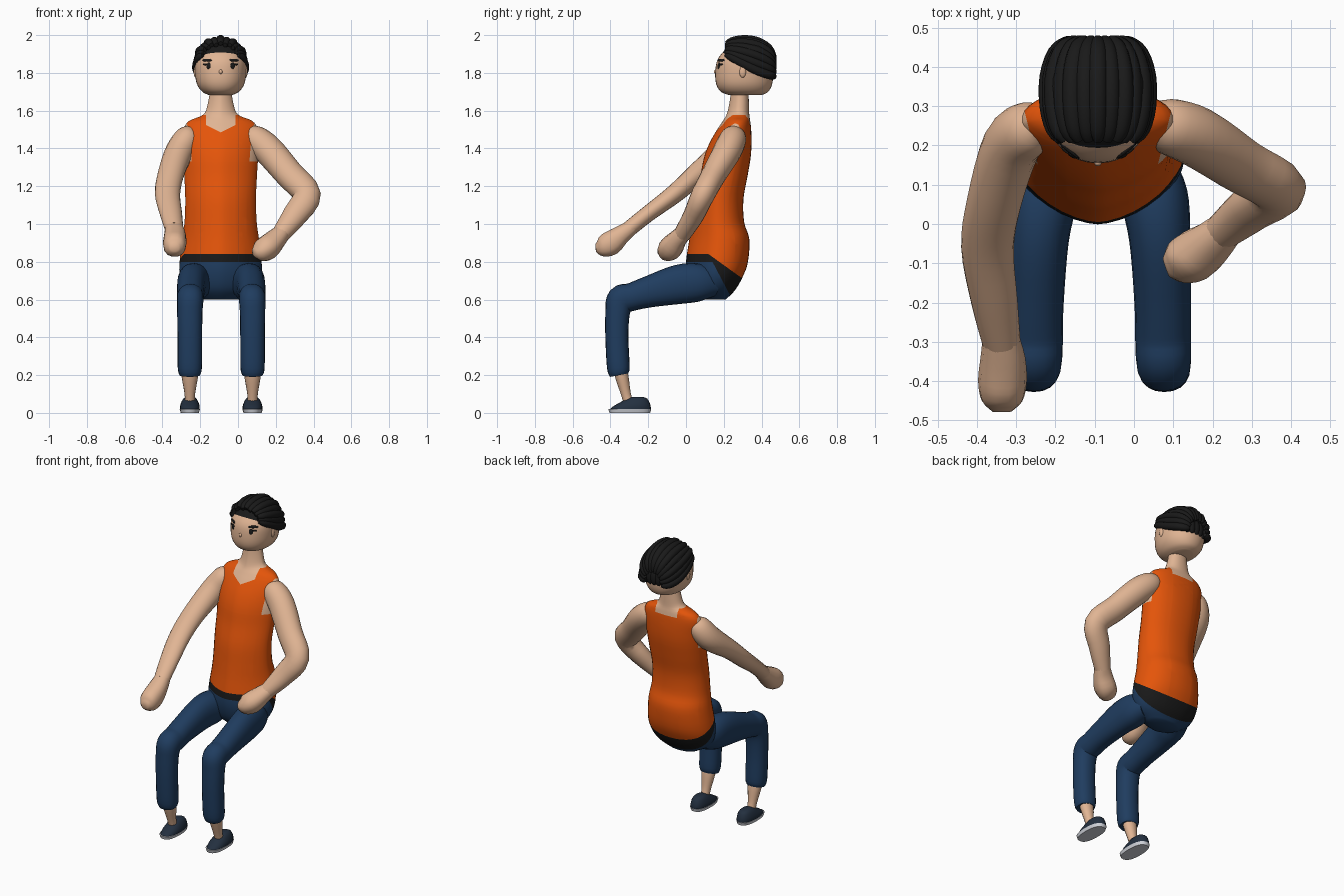
import bpy, bmesh
from math import cos, sin, pi, radians, copysign
from mathutils import Vector, Matrix
from mathutils.bvhtree import BVHTree

if "Cube" in bpy.data.objects:
    bpy.data.objects.remove(bpy.data.objects["Cube"])

CX = -0.092  # middle of the body


def material(name, *rgb):
    m = bpy.data.materials.new(name)
    m.use_nodes = True
    m.diffuse_color = (*rgb, 1)
    m.node_tree.nodes["Principled BSDF"].inputs["Base Color"].default_value = (*rgb, 1)
    return m


SKIN = material("skin", 0.75, 0.46, 0.295)
ORANGE = material("orange_shirt", 0.78, 0.09, 0.003)
BLACK = material("black_belt", 0.01, 0.01, 0.01)
BLUE = material("blue_trousers", 0.014, 0.046, 0.115)
HAIR = material("dark_hair", 0.01, 0.01, 0.01)
SHOE = material("navy_shoe", 0.017, 0.029, 0.05)
SOLE = material("pale_sole", 0.65, 0.67, 0.72)


def finish(bm, name, mats, rule=None, angle=50):
    bmesh.ops.recalc_face_normals(bm, faces=bm.faces)
    if rule:
        for f in bm.faces:
            f.material_index = rule(f.calc_center_median())
    mesh = bpy.data.meshes.new(name)
    bm.to_mesh(mesh)
    bm.free()
    ob = bpy.data.objects.new(name, mesh)
    bpy.context.collection.objects.link(ob)
    for m in mats:
        mesh.materials.append(m)
    bpy.ops.object.select_all(action="DESELECT")
    ob.select_set(True)
    bpy.context.view_layer.objects.active = ob
    bpy.ops.object.shade_smooth_by_angle(angle=radians(angle))
    return ob


def smooth_path(rows, steps):
    # Catmull-Rom interpolation of every column
    out = []
    for i in range(len(rows) - 1):
        quad = [rows[max(i - 1, 0)], rows[i], rows[i + 1], rows[min(i + 2, len(rows) - 1)]]
        for s in range(steps):
            t = s / steps
            out.append([b + 0.5 * t * (c - a + t * (2 * a - 5 * b + 4 * c - d + t * (3 * (b - c) + d - a)))
                        for a, b, c, d in zip(*quad)])
    return out + [list(rows[-1])]


def loft(rows, steps=4, sides=20, flat=False, front=2.0, back=2.0):
    # rows: x, y, z, half width, half depth; front and back set how square each half is
    bm = bmesh.new()
    rows = smooth_path(rows, steps)
    rings = []
    for i, (x, y, z, a, b) in enumerate(rows):
        before, after = rows[max(i - 1, 0)], rows[min(i + 1, len(rows) - 1)]
        along = Vector((0, 0, 1)) if flat else (Vector(after[:3]) - Vector(before[:3])).normalized()
        side = Vector((1, 0, 0))
        side = (side - along * side.dot(along)).normalized()
        up = along.cross(side)
        ring = []
        for k in range(sides):
            c, s = cos(2 * pi * k / sides), sin(2 * pi * k / sides)
            power = front if s < 0 else back
            c, s = (copysign(abs(v) ** (2 / power), v) for v in (c, s))
            ring.append(bm.verts.new(Vector((x, y, z)) + side * a * c + up * b * s))
        rings.append(ring)
    for lo, hi in zip(rings, rings[1:]):
        for k in range(sides):
            n = (k + 1) % sides
            bm.faces.new((lo[k], lo[n], hi[n], hi[k]))
    bm.faces.new(rings[0])
    bm.faces.new(rings[-1])
    return bm


def stack(rows, x=CX, **kw):
    # rows: height, front y, back y, half width
    return loft([(x, (f + b) / 2, z, w, (b - f) / 2) for z, f, b, w in rows], flat=True, **kw)


def cut(bm, point, normal):
    geom = bm.verts[:] + bm.edges[:] + bm.faces[:]
    bmesh.ops.bisect_plane(bm, geom=geom, plane_co=point, plane_no=normal, dist=1e-5)


def blob(name, loc, size, mat, turn=None):
    bm = bmesh.new()
    bmesh.ops.create_uvsphere(bm, u_segments=14, v_segments=10, radius=1)
    m = Matrix.Translation(loc) @ (turn or Matrix()) @ Matrix.Diagonal((*size, 1))
    bmesh.ops.transform(bm, matrix=m, verts=bm.verts)
    return finish(bm, name, [mat])


# Torso with pelvis, shirt and neck
torso = stack([(0.6, 0.08, 0.21, 0.10), (0.65, 0.03, 0.26, 0.18), (0.72, 0.005, 0.30, 0.215),
               (0.80, 0.0, 0.328, 0.217), (0.92, 0.018, 0.335, 0.203), (1.01, 0.03, 0.308, 0.191),
               (1.13, 0.045, 0.304, 0.187), (1.25, 0.075, 0.325, 0.192), (1.35, 0.095, 0.342, 0.198),
               (1.43, 0.125, 0.347, 0.2), (1.50, 0.165, 0.345, 0.197), (1.545, 0.195, 0.34, 0.168),
               (1.58, 0.215, 0.335, 0.091), (1.64, 0.23, 0.333, 0.067), (1.72, 0.24, 0.33, 0.055)],
              sides=36, front=1.62, back=2.2)
STRAP, ARMHOLE, FLARE, COLLAR = 0.078, 0.16, 0.25, 1.577
for s in (-1, 1):
    cut(torso, (CX + s * STRAP, 0, 0), (1, 0, 0))
    cut(torso, (CX + s * ARMHOLE, 0.18, 0), (s, -FLARE, 0))
    cut(torso, (CX, 0, 1.485), (-0.5 * s, 0, 1))
for z in (COLLAR, 1.525, 1.33, 0.84, 0.8):
    cut(torso, (0, 0, z), (0, 0, 1))
cut(torso, (0, 0.12, 0.84), (0, 0.72, 1))
cut(torso, (0, 0.14, 0.8), (0, 1.9, 1))


def clothing(c):
    x = abs(c.x - CX)
    neckline = 1.485 + 0.5 * x if c.y < 0.27 else 1.525
    bare_arm = x > ARMHOLE + FLARE * (c.y - 0.18) and c.z > 1.33
    if c.z > COLLAR or (x < STRAP and c.z > neckline) or bare_arm:
        return 0
    if c.z > 0.84 - max(0, 0.72 * (c.y - 0.12)):
        return 1
    return 2 if c.z > 0.8 - max(0, 1.9 * (c.y - 0.14)) else 3


finish(torso, "torso", [SKIN, ORANGE, BLACK, BLUE], clothing)

# Legs and shoes
LEG = [(0.115, 0.15, 0.685, 0.075, 0.07), (0.14, 0.07, 0.69, 0.086, 0.1), (0.155, -0.04, 0.68, 0.078, 0.104),
       (0.162, -0.2, 0.64, 0.072, 0.083), (0.163, -0.29, 0.613, 0.071, 0.074), (0.164, -0.343, 0.597, 0.07, 0.078),
       (0.166, -0.362, 0.53, 0.067, 0.065), (0.166, -0.366, 0.4, 0.065, 0.061),
       (0.166, -0.358, 0.24, 0.064, 0.06), (0.166, -0.353, 0.2, 0.054, 0.049)]
for side, s in (("right", -1), ("left", 1)):
    hip = CX + 0.003
    finish(loft([(hip + s * x, *rest) for x, *rest in LEG], front=2.2, back=2.2), side + "_trouser_leg", [BLUE])
    foot = hip + s * 0.166
    ankle = [(foot, -0.35, 0.24, 0.045, 0.036), (foot, -0.339, 0.19, 0.043, 0.036),
             (foot, -0.318, 0.1, 0.028, 0.027), (foot, -0.3, 0.04, 0.026, 0.026)]
    finish(loft(ankle, sides=14), side + "_ankle", [SKIN])
    finish(stack([(0, -0.405, -0.19, 0.048), (0.02, -0.411, -0.184, 0.054)], x=foot, steps=1,
                 front=2.5, back=2.5), side + "_sole", [SOLE])
    finish(stack([(0.018, -0.405, -0.186, 0.052), (0.035, -0.385, -0.187, 0.052), (0.055, -0.35, -0.193, 0.046),
                  (0.075, -0.315, -0.205, 0.035), (0.085, -0.285, -0.228, 0.022)], x=foot, steps=2,
                 front=2.3, back=2.3), side + "_shoe", [SHOE])

# Arms: one reaching forward, one bent out at the elbow
ARMS = {
    "right": [(-0.235, 0.26, 1.5, 0.03, 0.035), (-0.263, 0.246, 1.462, 0.066, 0.068),
              (-0.312, 0.2, 1.38, 0.074, 0.075), (-0.355, 0.06, 1.265, 0.07, 0.058),
              (-0.373, -0.06, 1.16, 0.067, 0.05), (-0.355, -0.2, 1.055, 0.059, 0.043),
              (-0.338, -0.3, 0.975, 0.049, 0.042)],
    "left": [(0.04, 0.265, 1.5, 0.03, 0.035), (0.08, 0.252, 1.46, 0.07, 0.068),
             (0.16, 0.222, 1.392, 0.08, 0.075), (0.27, 0.15, 1.265, 0.077, 0.066),
             (0.364, 0.09, 1.155, 0.075, 0.062), (0.3, 0.04, 1.045, 0.066, 0.055),
             (0.225, -0.02, 0.945, 0.048, 0.046)]}
HANDS = {
    "right": [(-0.34, -0.28, 0.988, 0.045, 0.038), (-0.334, -0.34, 0.945, 0.057, 0.05),
              (-0.335, -0.4, 0.898, 0.062, 0.066), (-0.336, -0.45, 0.878, 0.052, 0.052),
              (-0.336, -0.478, 0.875, 0.024, 0.02)],
    "left": [(0.238, -0.008, 0.958, 0.044, 0.043), (0.2, -0.045, 0.92, 0.056, 0.05),
             (0.155, -0.08, 0.875, 0.064, 0.064), (0.11, -0.1, 0.855, 0.055, 0.048),
             (0.082, -0.11, 0.85, 0.026, 0.02)]}
for side in ARMS:
    finish(loft(ARMS[side]), side + "_arm", [SKIN])
    finish(loft(HANDS[side], steps=3, sides=14, front=2.3, back=2.3), side + "_hand", [SKIN])

# Head, with the scalp coloured above a sloping hairline
HAIRLINE, SLOPE = 1.905, 0.47
head = stack([(1.682, 0.23, 0.4, 0.06), (1.7, 0.185, 0.435, 0.097), (1.74, 0.16, 0.456, 0.125),
              (1.8, 0.155, 0.463, 0.136), (1.87, 0.167, 0.463, 0.135), (1.93, 0.215, 0.445, 0.112),
              (1.96, 0.26, 0.41, 0.07)], sides=36, front=2.15, back=2.1)
cut(head, (0, 0.2, HAIRLINE), (0, SLOPE, 1))
head = finish(head, "head", [SKIN, HAIR], lambda c: int(c.z > HAIRLINE - SLOPE * (c.y - 0.2)))

# Face
surface = BVHTree.FromPolygons([v.co for v in head.data.vertices],
                               [p.vertices for p in head.data.polygons])


def on_face(name, x, z, size):
    spot, normal, *_ = surface.ray_cast(Vector((CX + x, -1, z)), Vector((0, 1, 0)))
    blob(name, spot, size, HAIR, (-normal).to_track_quat("Y", "Z").to_matrix().to_4x4())


for side, s in (("right", -1), ("left", 1)):
    on_face(side + "_eye", s * 0.064, 1.838, (0.013, 0.004, 0.017))
    on_face(side + "_eyelash", s * 0.082, 1.845, (0.014, 0.004, 0.005))
    on_face(side + "_eyebrow", s * 0.072, 1.867, (0.032, 0.004, 0.008))
    blob(side + "_ear", (CX + s * 0.133, 0.3, 1.805), (0.01, 0.018, 0.03), SKIN)
blob("nose", (CX, 0.157, 1.806), (0.01, 0.01, 0.012), SKIN)

# Hair locks swept from the forehead to the nape: y, axis height, half width, rise, thickness
SWEEP = [(0.212, 1.9, 0.09, 0.052, 0.012), (0.24, 1.888, 0.109, 0.076, 0.021),
         (0.3, 1.858, 0.122, 0.116, 0.024), (0.375, 1.823, 0.122, 0.142, 0.024),
         (0.435, 1.8, 0.103, 0.13, 0.023), (0.46, 1.79, 0.074, 0.095, 0.02),
         (0.47, 1.786, 0.056, 0.068, 0.01)]
LOCKS = 13
for i in range(LOCKS):
    angle = radians(-94 + 188 * i / (LOCKS - 1))
    wave = 0.003 * (-1) ** i
    rows = [(CX + (w + wave) * sin(angle), y, z + (h + wave) * cos(angle), r, r)
            for y, z, w, h, r in SWEEP]
    finish(loft(rows, steps=3, sides=10), "hair_lock_%d" % (i + 1), [HAIR])

# Flat locks filling the back of the head
for i in range(5):
    x = (i - 2) * 0.03
    blob("nape_lock_%d" % (i + 1), (CX + x, 0.459 - 2.5 * x * x, 1.815), (0.025, 0.017, 0.05), HAIR)
